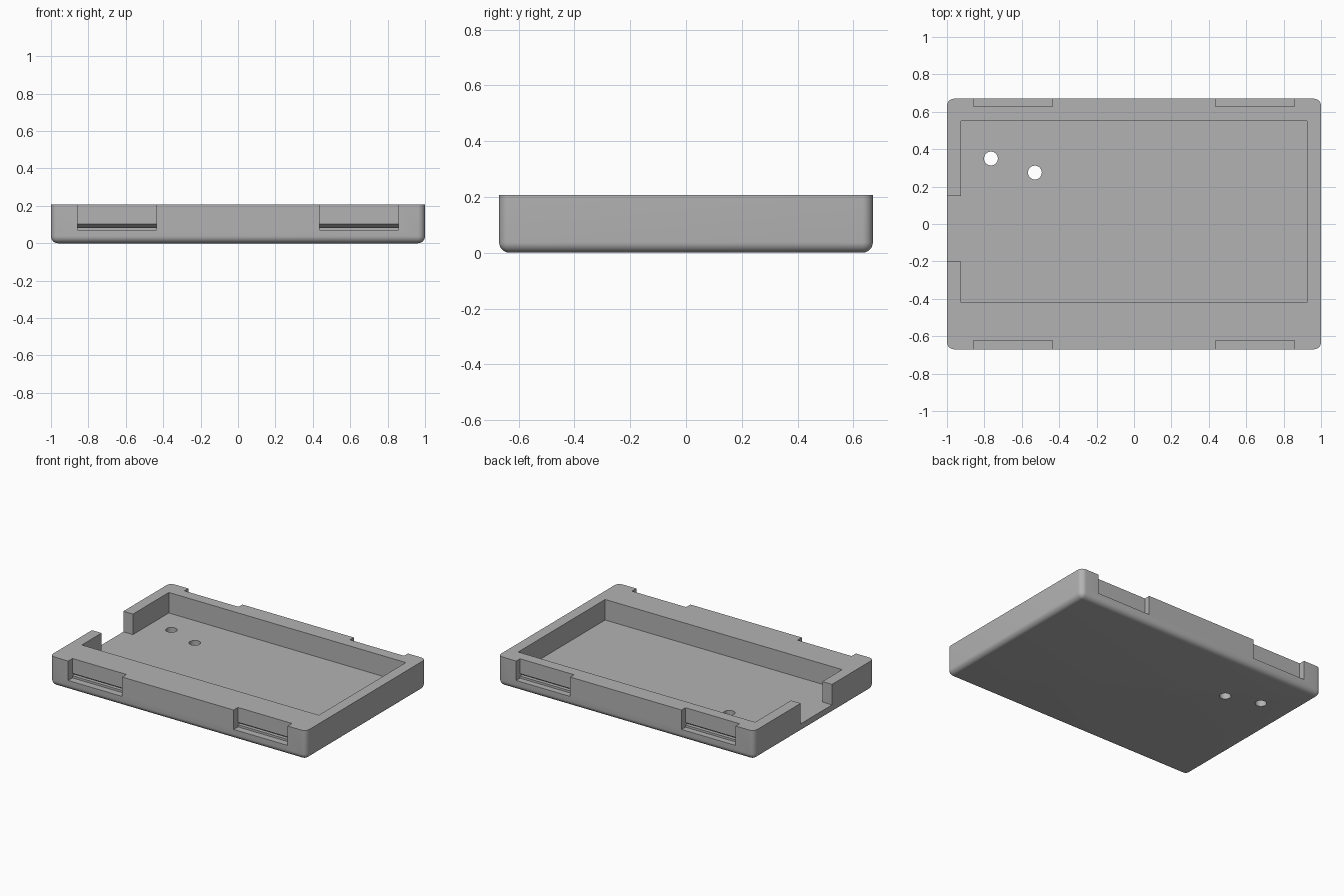
import bpy, bmesh, math

default = bpy.data.objects.get("Cube")
if default:
    bpy.data.objects.remove(default, do_unlink=True)

WIDTH, DEPTH, HEIGHT = 2.0, 1.34, 0.207
FLOOR, RADIUS = 0.062, 0.038
TOP = HEIGHT + 0.1

# Single plain grey plastic
grey = bpy.data.materials.new("grey_plastic")
grey.use_nodes = True
colour = (0.45, 0.45, 0.45, 1)
grey.diffuse_color = colour
grey.node_tree.nodes["Principled BSDF"].inputs["Base Color"].default_value = colour


def add_object(name, bm):
    bmesh.ops.recalc_face_normals(bm, faces=bm.faces)
    mesh = bpy.data.meshes.new(name)
    bm.to_mesh(mesh)
    bm.free()
    mesh.materials.append(grey)
    obj = bpy.data.objects.new(name, mesh)
    bpy.context.collection.objects.link(obj)
    return obj


def box_mesh(x0, x1, y0, y1, z0, z1):
    bm = bmesh.new()
    bmesh.ops.create_cube(bm, size=1)
    for v in bm.verts:
        v.co.x = x1 if v.co.x > 0 else x0
        v.co.y = y1 if v.co.y > 0 else y0
        v.co.z = z1 if v.co.z > 0 else z0
    return bm


def extrude_profile(name, profile, x0, x1):
    """Sweep a (y, z) outline along x."""
    bm = bmesh.new()
    face = bm.faces.new([bm.verts.new((x0, y, z)) for y, z in profile])
    swept = bmesh.ops.extrude_face_region(bm, geom=[face])["geom"]
    for v in swept:
        if isinstance(v, bmesh.types.BMVert):
            v.co.x = x1
    return add_object(name, bm)


# Tray body: rounded everywhere except around the top rim
bm = box_mesh(-WIDTH / 2, WIDTH / 2, -DEPTH / 2, DEPTH / 2, 0, HEIGHT)
rounded = [e for e in bm.edges if min(v.co.z for v in e.verts) < 0.01]
bmesh.ops.bevel(bm, geom=rounded, offset=RADIUS, segments=8, profile=0.5,
                affect='EDGES')
tray = add_object("tray", bm)

# Main cavity with the side opening joined to it as one outline
bm = bmesh.new()
outline = [(0.925, -0.42), (0.925, 0.55), (-0.925, 0.55), (-0.925, 0.15),
           (-1.1, 0.15), (-1.1, -0.2), (-0.925, -0.2), (-0.925, -0.42)]
base = bm.faces.new([bm.verts.new((x, y, FLOOR)) for x, y in outline])
for v in bmesh.ops.extrude_face_region(bm, geom=[base])["geom"]:
    if isinstance(v, bmesh.types.BMVert):
        v.co.z = TOP
cutters = [add_object("cavity_cutter", bm)]

# Latch recesses on front and back, each with a wedge-shaped catch groove
for side, wall in ((-1, 0.622), (1, 0.627)):
    recess = [(0.8, 0.07), (0.8, TOP), (wall, TOP), (wall, 0.102),
              (wall - 0.025, 0.085), (wall, 0.085), (wall, 0.07)]
    profile = [(side * y, z) for y, z in recess]
    for x0, x1 in ((-0.857, -0.435), (0.435, 0.857)):
        cutters.append(extrude_profile("latch_cutter", profile, x0, x1))

# Two round holes through the floor
for x, y in ((-0.765, 0.35), (-0.53, 0.275)):
    bm = bmesh.new()
    bmesh.ops.create_cone(bm, cap_ends=True, segments=32, radius1=0.037,
                          radius2=0.037, depth=0.3)
    bmesh.ops.translate(bm, verts=bm.verts, vec=(x, y, 0))
    cutters.append(add_object("hole_cutter", bm))

# Cut everything, then remove the cutters
bpy.context.view_layer.objects.active = tray
tray.select_set(True)
for cutter in cutters:
    cutter.hide_render = True
    mod = tray.modifiers.new("cut", 'BOOLEAN')
    mod.operation = 'DIFFERENCE'
    mod.solver = 'EXACT'
    mod.object = cutter
    bpy.ops.object.modifier_apply(modifier=mod.name)
    bpy.data.objects.remove(cutter, do_unlink=True)

bpy.ops.object.shade_smooth_by_angle(angle=math.radians(30))
